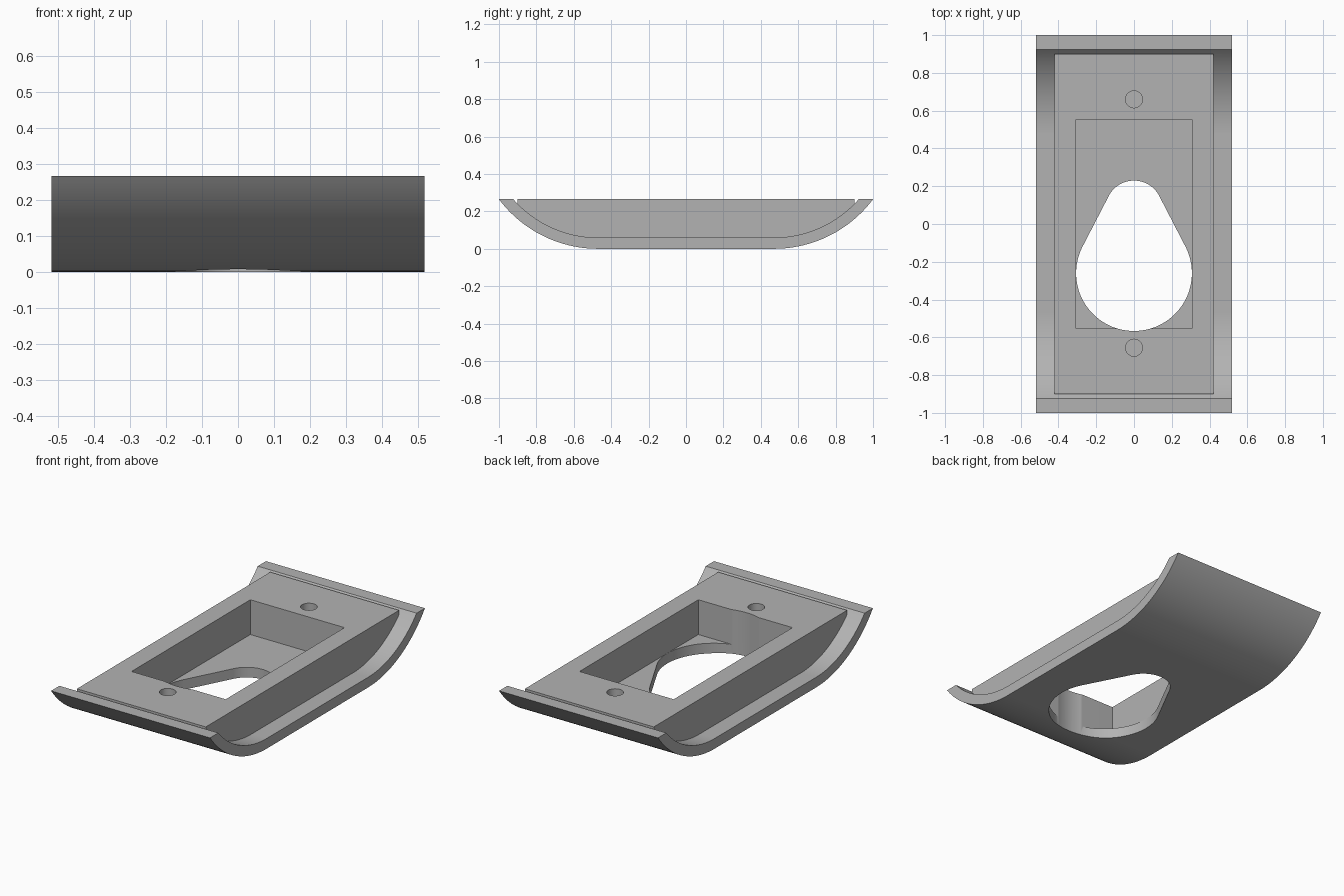
import bpy, bmesh
from math import sin, cos, asin, acos, pi, radians, sqrt

if "Cube" in bpy.data.objects:
    bpy.data.objects.remove(bpy.data.objects["Cube"], do_unlink=True)

HEIGHT = 0.265      # overall height
HALF_W = 0.518      # half width of the curved plate
FLAT = 0.47         # half length of the flat underside
R_OUT = 0.663       # radius of the outer end curves
WALL = 0.06         # plate thickness

grey = bpy.data.materials.new("mid_grey")
grey.use_nodes = True
grey.diffuse_color = (0.45, 0.45, 0.45, 1)
grey.node_tree.nodes["Principled BSDF"].inputs["Base Color"].default_value = grey.diffuse_color


def prism(name, outline, to_3d, low, high):
    """Closed outline extruded between two levels; to_3d places (u, v, level)."""
    bm = bmesh.new()
    a, b = [[bm.verts.new(to_3d(u, v, w)) for u, v in outline] for w in (low, high)]
    bm.faces.new(a)
    bm.faces.new(b[::-1])
    n = len(outline)
    for i in range(n):
        j = (i + 1) % n
        bm.faces.new((a[i], b[i], b[j], a[j]))
    bmesh.ops.recalc_face_normals(bm, faces=bm.faces)
    mesh = bpy.data.meshes.new(name)
    bm.to_mesh(mesh)
    bm.free()
    mesh.materials.append(grey)
    obj = bpy.data.objects.new(name, mesh)
    bpy.context.collection.objects.link(obj)
    return obj


def sideways(u, v, w):
    return (w, u, v)


def upright(u, v, w):
    return (u, v, w)


def arc(cx, cy, r, start, end, steps):
    return [(cx + r * cos(start + (end - start) * i / steps),
             cy + r * sin(start + (end - start) * i / steps)) for i in range(steps + 1)]


def cradle(radius, sweep, steps=32):
    """Boat-like curve: back-to-front, two arcs joined by the flat base."""
    right = arc(FLAT, R_OUT, radius, -pi / 2 + sweep, -pi / 2, steps)
    return right + [(-y, z) for y, z in reversed(right)]


def combine(target, tool, operation):
    mod = target.modifiers.new(operation.title(), 'BOOLEAN')
    mod.operation = operation
    mod.solver = 'EXACT'
    mod.object = tool
    bpy.context.view_layer.objects.active = target
    bpy.ops.object.modifier_apply(modifier=mod.name)
    bpy.data.objects.remove(tool, do_unlink=True)


# Curved plate: outer curve and its inward offset
r_in = R_OUT - WALL
outer = cradle(R_OUT, acos((R_OUT - HEIGHT) / R_OUT))
inner = cradle(r_in, acos((R_OUT - HEIGHT) / r_in))
housing = prism("curved_housing", outer + inner[::-1], sideways, -HALF_W, HALF_W)

# Raised block, sunk a little into the plate, with upright ends
r_sunk = r_in + 0.02
block_end = 0.9
base = cradle(r_sunk, asin((block_end - FLAT) / r_sunk))
block = prism("raised_block", base + [(-block_end, HEIGHT), (block_end, HEIGHT)],
              sideways, -0.42, 0.42)
combine(housing, block, 'UNION')

# Rectangular pocket down to the plate
px, py = 0.307, 0.553
pocket = prism("pocket_cutter", [(-px, -py), (px, -py), (px, py), (-px, py)],
               upright, WALL, 0.5)
combine(housing, pocket, 'DIFFERENCE')

# Teardrop opening right through
big_y, big_r, small_y, small_r = -0.26, 0.3065, 0.08, 0.15
tilt = asin((big_r - small_r) / (small_y - big_y))
drop = (arc(0, small_y, small_r, tilt, pi - tilt, 32)
        + arc(0, big_y, big_r, pi - tilt, 2 * pi + tilt, 64))
combine(housing, prism("teardrop_cutter", drop, upright, -0.2, 0.5), 'DIFFERENCE')

# Blind screw holes
for y in (-0.655, 0.66):
    hole = prism("screw_hole_cutter", arc(0, y, 0.045, 0, 2 * pi, 40)[:-1], upright, 0.1, 0.5)
    combine(housing, hole, 'DIFFERENCE')

# Smooth curves with crisp edges
bpy.ops.object.select_all(action='DESELECT')
housing.select_set(True)
bpy.context.view_layer.objects.active = housing
bpy.ops.object.shade_smooth_by_angle(angle=radians(25))
normals = housing.modifiers.new("FlatFaces", 'WEIGHTED_NORMAL')
normals.keep_sharp = True
